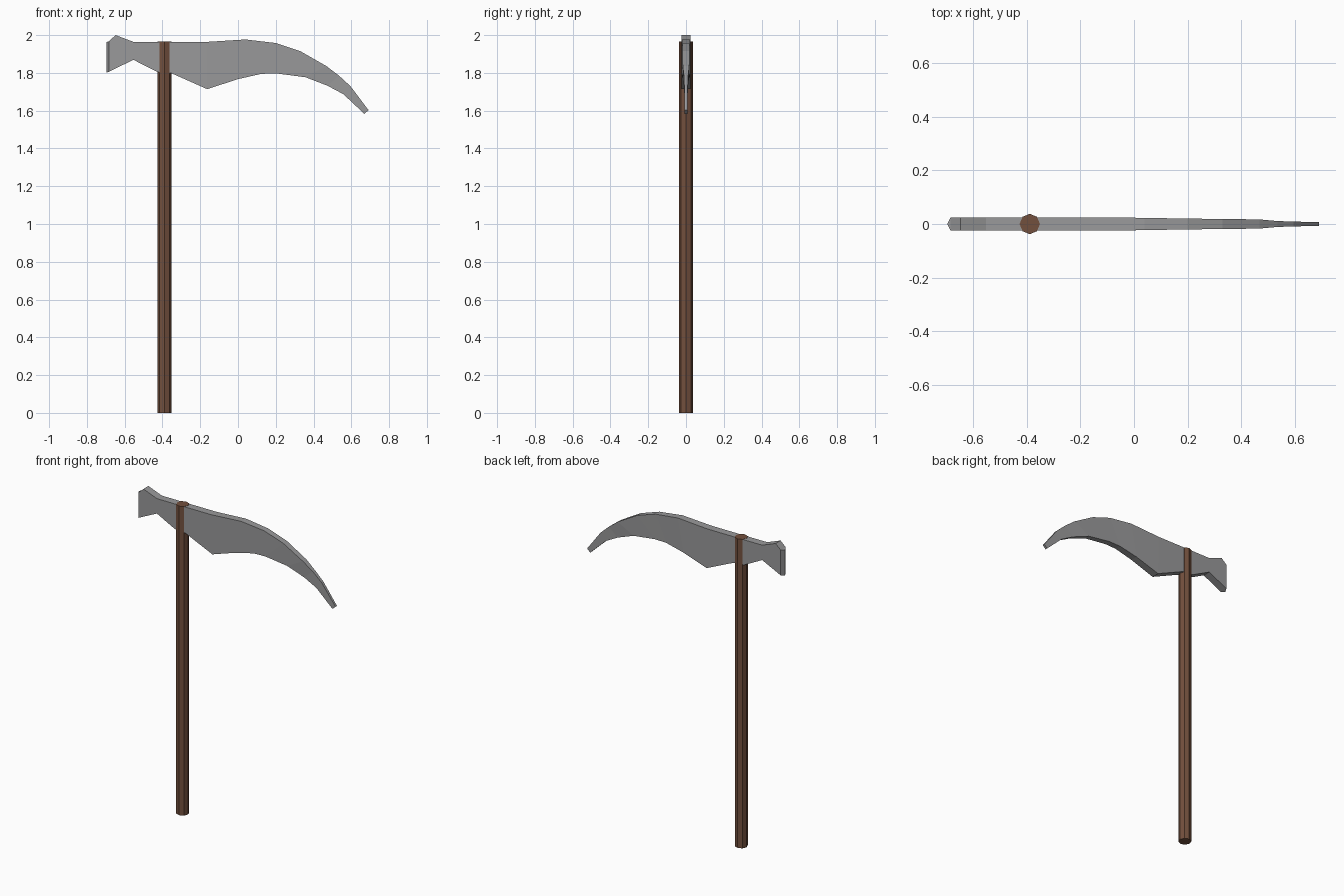
import bpy, bmesh, math

if "Cube" in bpy.data.objects:
    bpy.data.objects.remove(bpy.data.objects["Cube"])


def material(name, rgb):
    m = bpy.data.materials.new(name)
    m.diffuse_color = (*rgb, 1)
    m.use_nodes = True
    m.node_tree.nodes["Principled BSDF"].inputs["Base Color"].default_value = m.diffuse_color
    return m


def finish(bm, name, mat):
    bmesh.ops.recalc_face_normals(bm, faces=bm.faces)
    me = bpy.data.meshes.new(name)
    bm.to_mesh(me)
    bm.free()
    me.materials.append(mat)
    ob = bpy.data.objects.new(name, me)
    bpy.context.collection.objects.link(ob)
    return ob


steel = material("grey steel", (0.32, 0.32, 0.325))
wood = material("brown wood", (0.17, 0.08, 0.047))

# Octagonal handle with corners on the axes
bm = bmesh.new()
bmesh.ops.create_cone(bm, cap_ends=True, segments=8, radius1=0.038,
                      radius2=0.038, depth=1.965)
bmesh.ops.translate(bm, verts=bm.verts, vec=(-0.389, 0, 1.965 / 2))
finish(bm, "handle", wood)

# Blade sections from the hammer end to the tip:
# back edge x, z, cutting edge x, z, half thickness
sections = [
    (-0.684, 1.967, -0.684, 1.806, 0.025),
    (-0.648, 2.000, -0.648, 1.824, 0.025),
    (-0.553, 1.964, -0.553, 1.869, 0.025),
    (-0.426, 1.964, -0.426, 1.804, 0.025),
    (-0.352, 1.964, -0.352, 1.798, 0.025),
    (-0.167, 1.964, -0.163, 1.714, 0.025),
    (0.040, 1.977, 0.000, 1.767, 0.023),
    (0.200, 1.958, 0.124, 1.795, 0.020),
    (0.330, 1.915, 0.204, 1.797, 0.019),
    (0.468, 1.836, 0.357, 1.777, 0.017),
    (0.535, 1.785, 0.474, 1.732, 0.011),
    (0.595, 1.730, 0.558, 1.687, 0.009),
    (0.691, 1.603, 0.669, 1.583, 0.007),
]
bm = bmesh.new()
rings = [[bm.verts.new(c) for c in ((xt, -h, zt), (xt, h, zt), (xb, h, zb), (xb, -h, zb))]
         for xt, zt, xb, zb, h in sections]
for a, b in zip(rings, rings[1:]):
    for i in range(4):
        j = (i + 1) % 4
        bm.faces.new((a[i], a[j], b[j], b[i]))
bm.faces.new(rings[-1])

# Ridged striking face at the hammer end
tf, tb, bb, bf = rings[0]
rt = bm.verts.new((-0.697, 0, 1.963))
rb = bm.verts.new((-0.697, 0, 1.800))
for f in ((tf, rt, rb, bf), (tb, bb, rb, rt), (tf, tb, rt), (bf, rb, bb)):
    bm.faces.new(f)
finish(bm, "blade", steel)
